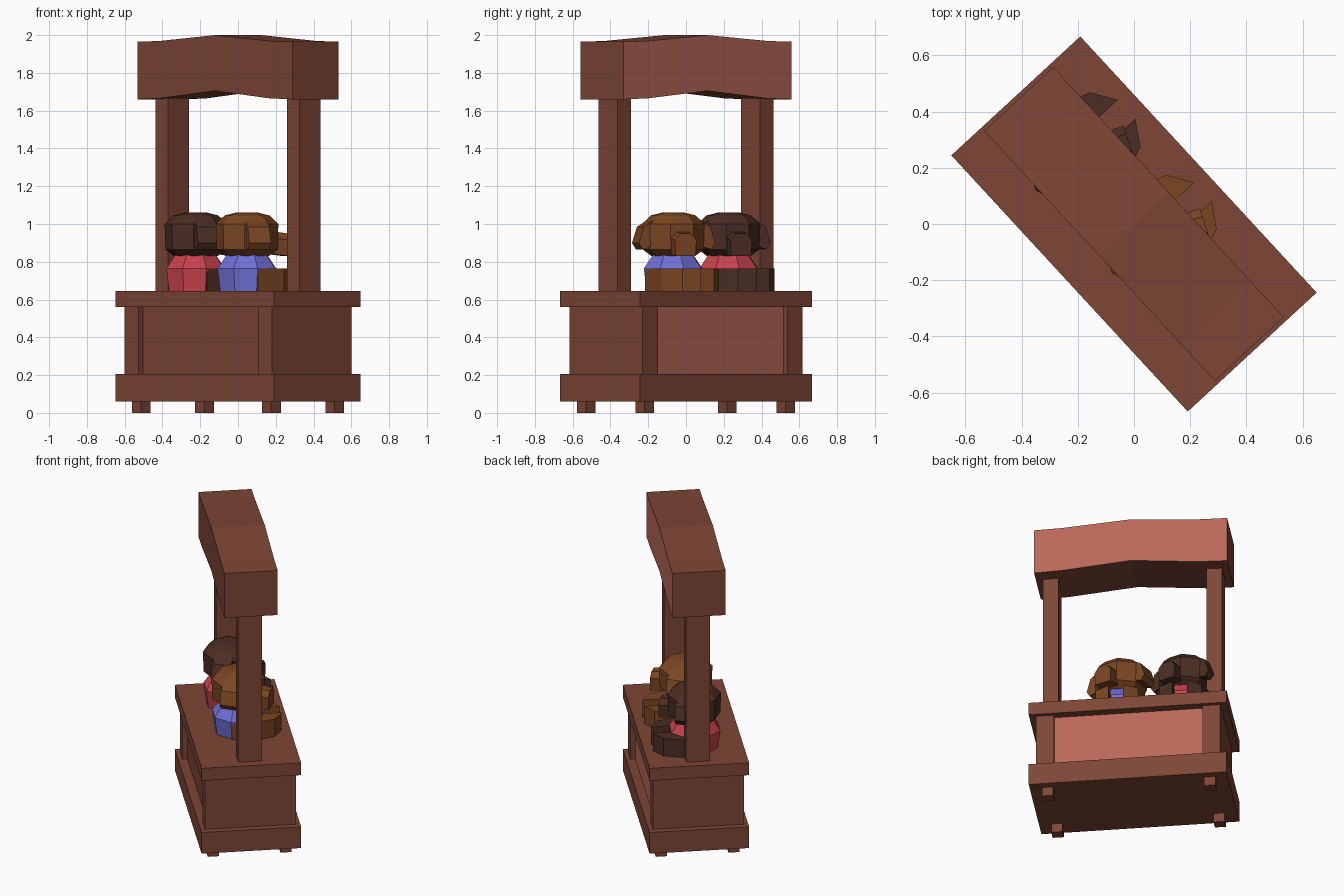
import bpy, bmesh
from math import radians, cos, sin, pi
from mathutils import Matrix

if "Cube" in bpy.data.objects:
    bpy.data.objects.remove(bpy.data.objects["Cube"])

# Stand is turned on the ground: local x = length, local +y = the customer side
TURN = Matrix.Rotation(radians(-47.3), 4, 'Z')


def material(name, rgb):
    m = bpy.data.materials.new(name)
    m.diffuse_color = (*rgb, 1)
    m.use_nodes = True
    m.node_tree.nodes["Principled BSDF"].inputs["Base Color"].default_value = m.diffuse_color
    return m


WOOD = material("wood", (0.21, 0.062, 0.037))
PANEL = material("painted_panel", (0.49, 0.14, 0.10))
RED = material("red_cloth", (0.58, 0.055, 0.075))
BLUE = material("blue_cloth", (0.16, 0.16, 0.68))
DARK = material("dark_fur", (0.07, 0.027, 0.017))
TAN = material("tan_fur", (0.20, 0.062, 0.016))


def finish(name, bm, mat, place=None):
    bmesh.ops.recalc_face_normals(bm, faces=bm.faces)
    me = bpy.data.meshes.new(name)
    bm.to_mesh(me)
    bm.free()
    me.materials.append(mat)
    ob = bpy.data.objects.new(name, me)
    bpy.context.collection.objects.link(ob)
    ob.matrix_world = TURN @ (place or Matrix())
    return ob


def box(name, x, y, z, mat, place=None):
    bm = bmesh.new()
    bmesh.ops.create_cube(bm, size=1)
    for v in bm.verts:
        v.co = [r[0] + (c + 0.5) * (r[1] - r[0]) for r, c in zip((x, y, z), v.co)]
    return finish(name, bm, mat, place)


def prism(name, points, offset, mat, place=None):
    bm = bmesh.new()
    f = bm.faces.new([bm.verts.new(p) for p in points])
    top = bmesh.ops.extrude_face_region(bm, geom=[f])
    bmesh.ops.translate(bm, vec=offset,
                        verts=[e for e in top['geom'] if isinstance(e, bmesh.types.BMVert)])
    return finish(name, bm, mat, place)


def lathe(name, rings, mat, place=None, n=8):
    bm = bmesh.new()
    loops = [[bm.verts.new((r * cos((k + .5) * 2 * pi / n), r * sin((k + .5) * 2 * pi / n), z))
              for k in range(n)] for r, z in rings]
    for a, b in zip(loops, loops[1:]):
        for k in range(n):
            bm.faces.new((a[k], a[(k + 1) % n], b[(k + 1) % n], b[k]))
    bm.faces.new(loops[0])
    bm.faces.new(loops[-1])
    return finish(name, bm, mat, place)


# Counter: base slab, end cabinets, recessed panels and top
box("base_slab", (-.62, .62), (-.312, .312), (.06, .205), WOOD)
box("counter_top", (-.62, .62), (-.312, .312), (.56, .645), WOOD)
box("back_panel", (-.466, .466), (-.255, 0), (.205, .56), WOOD)
box("front_panel", (-.466, .466), (0, .255), (.205, .56), PANEL)
for s, side in ((-1, "left"), (1, "right")):
    box(side + "_cabinet_end", sorted((s * .466, s * .577)), (-.286, .286), (.205, .56), WOOD)
    box(side + "_roof_post", (s * .513 - .048, s * .513 + .048), (-.075, .075), (.645, 1.67), WOOD)
    for t, end in ((-1, "back"), (1, "front")):
        box(f"{side}_{end}_foot", (s * .508 - .035, s * .508 + .035),
            (t * .228 - .035, t * .228 + .035), (0, .06), WOOD)

# Roof sign: gently peaked beam with a painted front face
upper = [(-.605, 1.965), (-.43, 1.969), (0, 2.0), (.43, 1.969), (.605, 1.965)]
lower = [(.605, 1.66), (.43, 1.665), (0, 1.705), (-.43, 1.665), (-.605, 1.66)]
roof = prism("roof_sign", [(x, -.167, z) for x, z in upper + lower], (0, .334, 0), WOOD)
roof.data.materials.append(PANEL)
for p in roof.data.polygons:
    if p.normal.y > .9:
        p.material_index = 1


# Plush animals sitting on the counter
def plush(name, x, fur, cloth):
    seat = Matrix.Translation((x, 0, 0))
    lathe(name + "_body", [(.15, .645), (.165, .765), (.115, .835)], cloth,
          seat @ Matrix.Translation((0, -.012, 0)))
    leg = [(.05, -.05), (.15, -.07), (.172, .09), (.132, .203), (.046, .257), (.045, .1)]
    look = seat @ Matrix.Translation((0, -.01, 0)) @ Matrix.Rotation(radians(-25), 4, 'Z')
    lathe(name + "_head", [(.115, .83), (.162, .865), (.166, 1.0), (.12, 1.045), (.06, 1.06)],
          fur, look)
    # Tapered muzzle
    prism(name + "_muzzle", [(-.055, .1, .845), (.055, .1, .845), (.06, .1, .93),
                             (.03, .1, .965), (-.03, .1, .965), (-.06, .1, .93)],
          (0, .115, -.015), fur, look)
    for s, side in ((-1, "left"), (1, "right")):
        prism(f"{name}_{side}_leg", [(s * a, b, .645) for a, b in leg], (0, 0, .12), fur, seat)
        # Drooping ear
        prism(f"{name}_{side}_ear", [(s * .13, -.055, 1.02), (s * .185, -.055, .985),
                                     (s * .212, -.055, .90), (s * .19, -.055, .865),
                                     (s * .14, -.055, .88)], (0, .12, 0), fur, look)


plush("dark_plush", -.318, DARK, RED)
plush("tan_plush", .082, TAN, BLUE)
